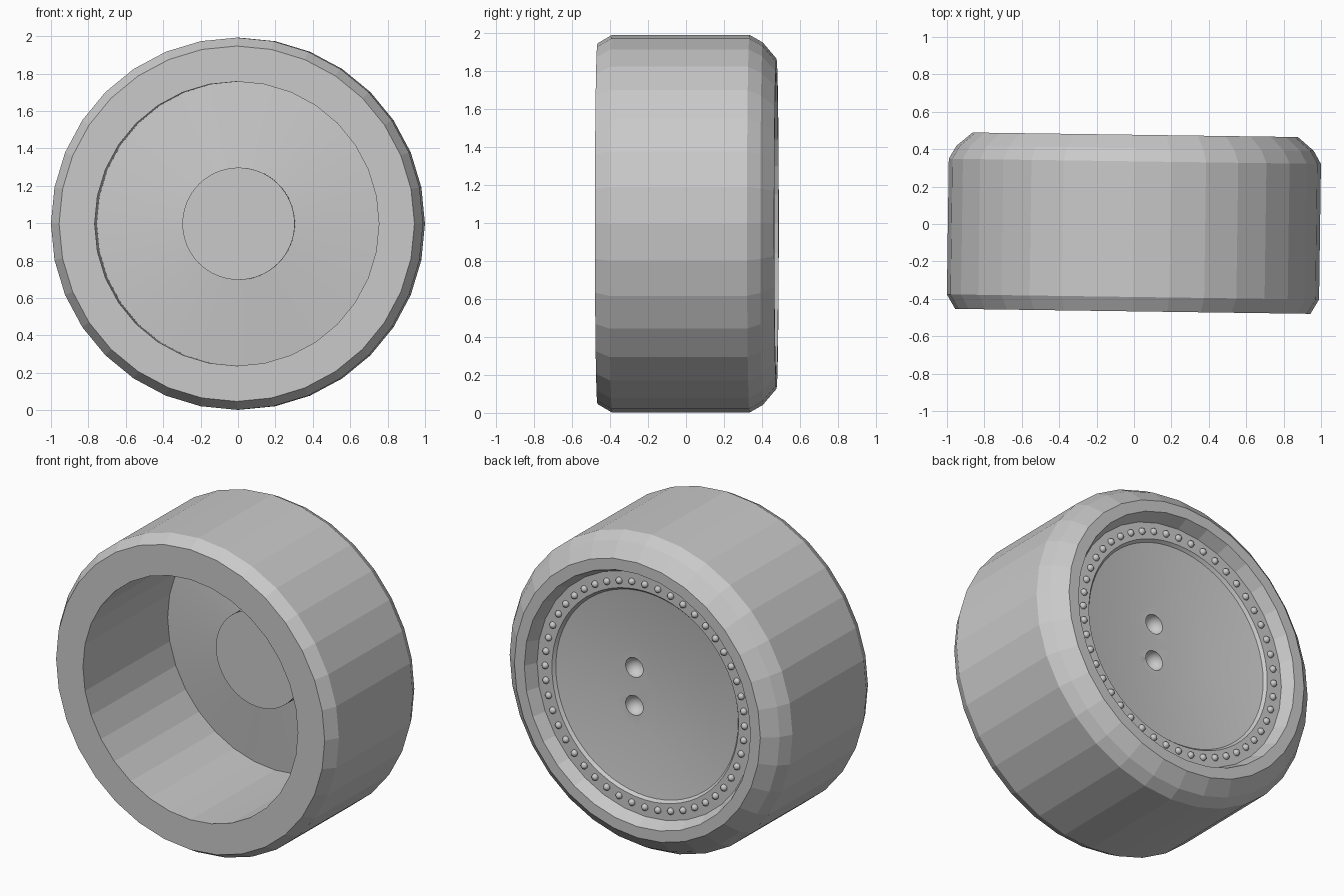
import bpy, bmesh, math
from mathutils import Matrix, Vector

cube = bpy.data.objects.get("Cube")
if cube:
    bpy.data.objects.remove(cube, do_unlink=True)

GREY = (0.59, 0.59, 0.59, 1)
grey = bpy.data.materials.new("plain_grey")
grey.use_nodes = True
grey.diffuse_color = GREY
grey.node_tree.nodes["Principled BSDF"].inputs["Base Color"].default_value = GREY

# The whole wheel stands on the ground, turned very slightly
PLACE = Matrix.Translation((0, 0, 0.997)) @ Matrix.Rotation(math.radians(-0.8), 4, 'Z')


def finish(name, bm):
    bm.transform(PLACE)
    mesh = bpy.data.meshes.new(name)
    bm.to_mesh(mesh)
    bm.free()
    mesh.materials.append(grey)
    obj = bpy.data.objects.new(name, mesh)
    bpy.context.collection.objects.link(obj)
    return obj


def lathe(name, profile, steps):
    """Turn a closed (radius, y) profile around the y axis."""
    bm = bmesh.new()
    verts = [bm.verts.new((r, y, 0)) for r, y in profile]
    edges = [bm.edges.new((a, b)) for a, b in zip(verts, verts[1:] + verts[:1])
             if a.co.x + b.co.x > 0]
    bmesh.ops.spin(bm, geom=verts + edges, cent=(0, 0, 0), axis=(0, 1, 0),
                   angle=math.tau, steps=steps, use_duplicate=False)
    bmesh.ops.remove_doubles(bm, verts=bm.verts[:], dist=0.0005)
    bmesh.ops.recalc_face_normals(bm, faces=bm.faces[:])
    return finish(name, bm)


def balls(name, centres, radius, u, v):
    bm = bmesh.new()
    for c in centres:
        bmesh.ops.create_uvsphere(bm, u_segments=u, v_segments=v, radius=radius,
                                  matrix=Matrix.Translation(c))
    return finish(name, bm)


def smooth(obj, degrees):
    bpy.ops.object.select_all(action='DESELECT')
    obj.select_set(True)
    bpy.context.view_layer.objects.active = obj
    bpy.ops.object.shade_smooth_by_angle(angle=math.radians(degrees))


# Faceted tyre: front bevel, straight tread, rounded rear shoulder, open bore
lathe("tyre", [(0.76, -0.467), (0.95, -0.467), (0.995, -0.39), (0.995, 0.335),
               (0.955, 0.405), (0.87, 0.477), (0.80, 0.477), (0.765, 0.40),
               (0.76, 0.37)], 32)

# Dished hub plate with a round boss on its front
plate = lathe("hub_plate", [(0, 0.335), (0.28, 0.335), (0.645, 0.382), (0.66, 0.40),
                            (0.775, 0.40), (0.775, 0.365), (0.30, 0.318),
                            (0.30, 0.20), (0, 0.20)], 64)

# Two round dimples cut into the rear of the hub plate
cutter = balls("dimple_cutter", [Vector((0.124, 0.335, z)) for z in (-0.12, 0.12)],
               0.062, 24, 12)
cutter.hide_render = True
mod = plate.modifiers.new("dimples", 'BOOLEAN')
mod.operation = 'DIFFERENCE'
mod.solver = 'EXACT'
mod.object = cutter
bpy.context.view_layer.objects.active = plate
plate.select_set(True)
bpy.ops.object.modifier_apply(modifier=mod.name)
bpy.data.objects.remove(cutter, do_unlink=True)
smooth(plate, 30)

# Ring of rivets around the hub plate
COUNT = 48
angles = [math.tau * i / COUNT for i in range(COUNT)]
rivets = balls("rivets", [Vector((0.705 * math.cos(a), 0.402, 0.705 * math.sin(a)))
                          for a in angles], 0.021, 12, 8)
smooth(rivets, 40)
